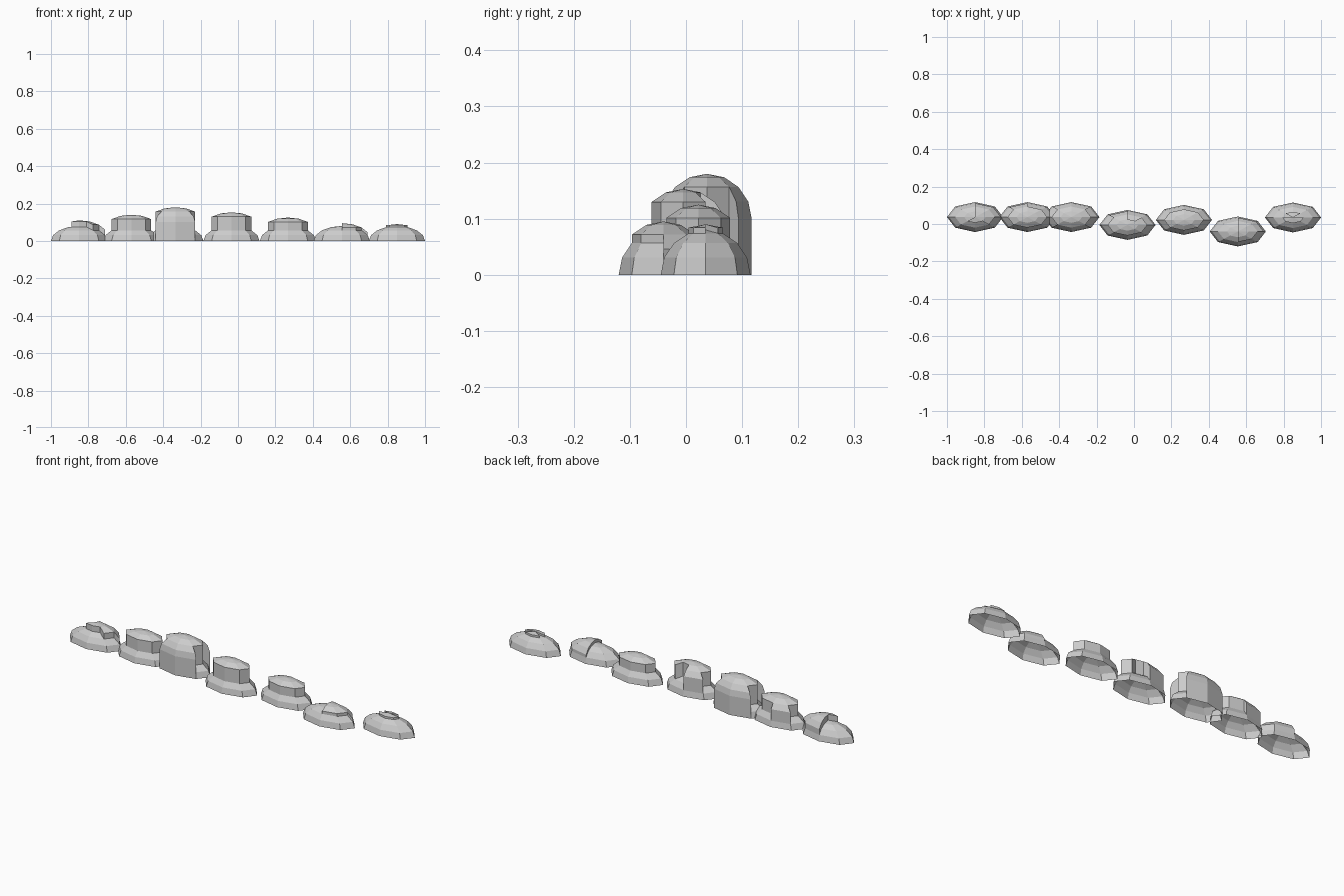
import bpy, bmesh, math

if "Cube" in bpy.data.objects:
    bpy.data.objects.remove(bpy.data.objects["Cube"])

RX, RY, RZ = 0.15, 0.08, 0.08   # dome radii
SEG, RINGS = 8, 4               # sectors around, rings from rim to crown


def dome(name, x, y, lift, raised):
    """Open half ellipsoid; raised(sector, ring) picks the faces pushed up."""
    bm = bmesh.new()
    grid = []
    for r in range(RINGS):
        lat = r * math.pi / 2 / RINGS
        grid.append([bm.verts.new((x + RX * math.cos(lat) * math.cos(s * math.tau / SEG),
                                   y + RY * math.cos(lat) * math.sin(s * math.tau / SEG),
                                   RZ * math.sin(lat))) for s in range(SEG)])
    top = bm.verts.new((x, y, RZ))
    chosen = []
    for r in range(RINGS):
        for s in range(SEG):
            n = (s + 1) % SEG
            if r < RINGS - 1:
                f = bm.faces.new((grid[r][s], grid[r][n], grid[r + 1][n], grid[r + 1][s]))
            else:
                f = bm.faces.new((grid[r][s], grid[r][n], top))
            if raised(s, r):
                chosen.append(f)
    # push the broken crust straight up, leaving vertical walls
    ext = bmesh.ops.extrude_face_region(bm, geom=chosen)
    verts = [g for g in ext["geom"] if isinstance(g, bmesh.types.BMVert)]
    bmesh.ops.translate(bm, verts=verts, vec=(0, 0, lift))
    bmesh.ops.recalc_face_normals(bm, faces=bm.faces)
    me = bpy.data.meshes.new(name)
    bm.to_mesh(me)
    bm.free()
    bpy.context.collection.objects.link(bpy.data.objects.new(name, me))


# sector 0 starts at +x and counts towards the back; ring 3 is the crown
dome("mound_1", -0.85, 0.037, 0.03,
     lambda s, r: (s in (0, 1) and r >= 1) or (s == 7 and r >= 2) or (s in (5, 6) and r == 3))
dome("mound_2", -0.57, 0.037, 0.06, lambda s, r: r >= 2 or (s == 2 and r == 1))
dome("mound_3", -0.335, 0.037, 0.10, lambda s, r: r >= 2 or s in (1, 2, 5, 6))
dome("mound_4", -0.035, -0.005, 0.073,
     lambda s, r: (r >= 2 and (s, r) != (1, 2)) or (s == 2 and r >= 1))
dome("mound_5", 0.267, 0.022, 0.045, lambda s, r: r >= 2)
dome("mound_6", 0.555, -0.04, 0.015,
     lambda s, r: (s in (0, 1) and r >= 1) or (s in (6, 7) and r >= 2))
dome("mound_7", 0.85, 0.035, 0.01, lambda s, r: r == 3 and s not in (0, 3))
